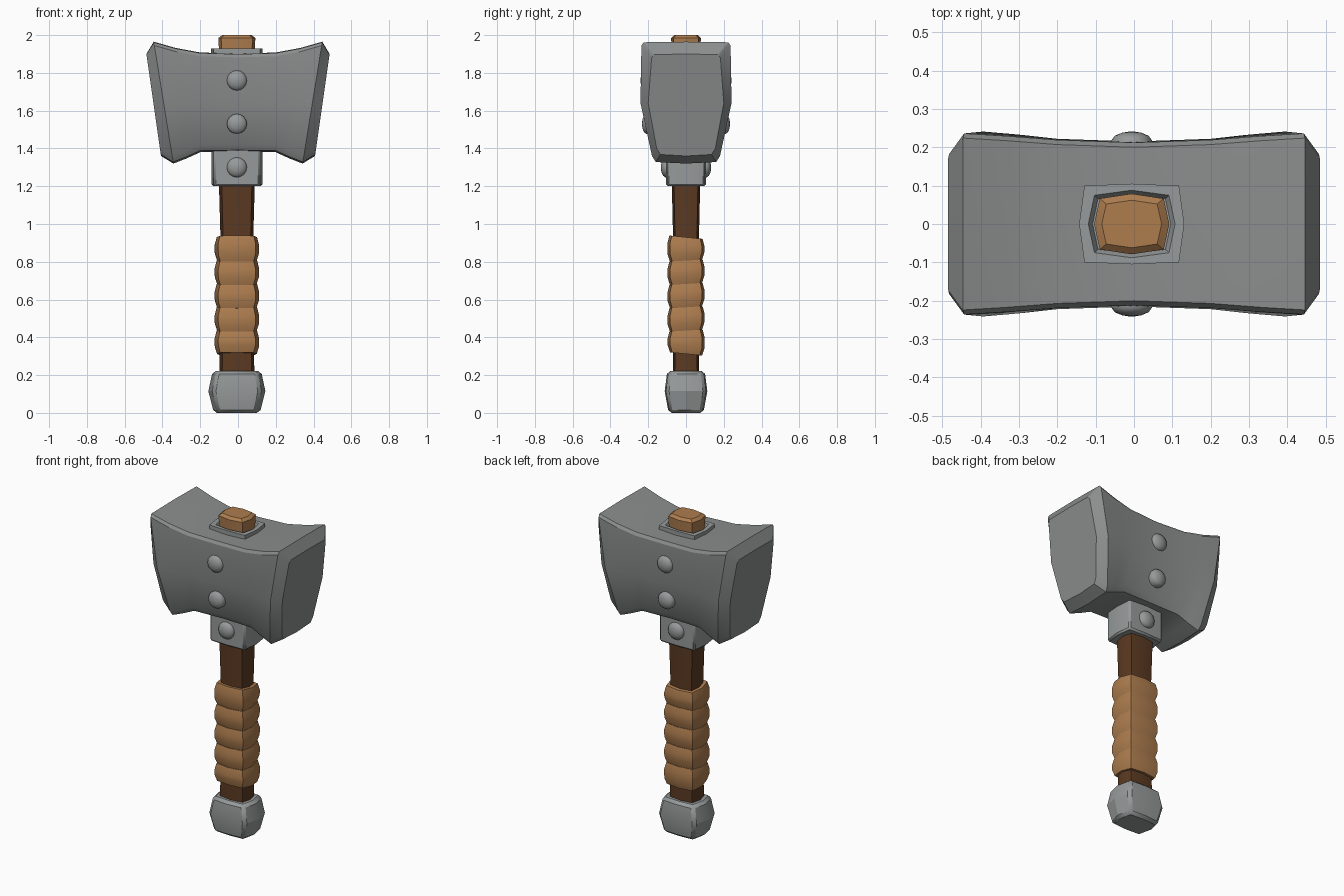
import bpy, bmesh, math

if "Cube" in bpy.data.objects:
    bpy.data.objects.remove(bpy.data.objects["Cube"])

OX = -0.006  # slight sideways offset shared by shaft and fittings


def material(name, rgb):
    m = bpy.data.materials.new(name)
    m.diffuse_color = (*rgb, 1)
    m.use_nodes = True
    m.node_tree.nodes["Principled BSDF"].inputs["Base Color"].default_value = m.diffuse_color
    return m


STEEL = material("head steel", (0.26, 0.27, 0.27))
FITTING = material("fitting steel", (0.31, 0.325, 0.325))
WOOD = material("dark wood", (0.105, 0.042, 0.016))
LEATHER = material("tan leather", (0.42, 0.205, 0.078))


def loft(name, rings, mat, angle=30, bevel=0):
    """Skin a list of equal-length point rings and cap both ends."""
    bm = bmesh.new()
    vs = [[bm.verts.new(p) for p in r] for r in rings]
    n = len(vs[0])
    for a, b in zip(vs, vs[1:]):
        for i in range(n):
            j = (i + 1) % n
            bm.faces.new((a[i], a[j], b[j], b[i]))
    bm.faces.new(vs[0][::-1])
    bm.faces.new(vs[-1])
    bmesh.ops.recalc_face_normals(bm, faces=bm.faces)
    me = bpy.data.meshes.new(name)
    bm.to_mesh(me)
    bm.free()
    ob = bpy.data.objects.new(name, me)
    bpy.context.collection.objects.link(ob)
    me.materials.append(mat)
    bpy.ops.object.select_all(action='DESELECT')
    bpy.context.view_layer.objects.active = ob
    ob.select_set(True)
    if bevel:
        mod = ob.modifiers.new("bevel", 'BEVEL')
        mod.width = bevel
        mod.segments = 1
        mod.limit_method = 'ANGLE'
        mod.angle_limit = math.radians(40)
    bpy.ops.object.shade_smooth_by_angle(angle=math.radians(angle))
    return ob


def plan(rx, ry, z, kx=0.9, ky=0.95, tilt=0):
    """Eight-point horizontal ring; kx, ky place the four corners."""
    pts = [(1, 0), (kx, ky), (0, 1), (-kx, ky), (-1, 0), (-kx, -ky), (0, -1), (kx, -ky)]
    return [(OX + rx * x, ry * y, z + tilt * ry * y) for x, y in pts]


# Hammer head: cross-sections along x, tilted so the ends lean inward at the bottom
def section(s, xt, xb, zt, zb, yt, ym, yb, c=0.012):
    half = [(yt - c, zt - 0.003), (yt, zt - 0.02), (ym, 1.64), (yb, zb + 0.04), (yb - 0.02, zb + 0.008)]
    pts = [(0, zt)] + half + [(0, zb)] + [(-y, z) for y, z in half[::-1]]
    return [(s * (xb + (xt - xb) * (z - zb) / (zt - zb)), y, z) for y, z in pts]


stations = [
    (0.485, 0.408, 1.90, 1.36, 0.182, 0.20, 0.155),
    (0.446, 0.342, 1.965, 1.32, 0.236, 0.241, 0.18),
    (0.33, 0.27, 1.932, 1.348, 0.229, 0.233, 0.174),
    (0.20, 0.20, 1.908, 1.38, 0.219, 0.222, 0.168),
]
rings = [section(-1, *s) for s in stations]
rings.append(section(1, 0, 0, 1.902, 1.383, 0.212, 0.215, 0.165))
rings += [section(1, *s) for s in stations[::-1]]
loft("hammer_head", rings, STEEL, 25)

# Collar below the head
loft("lower_collar", [plan(0.135, 0.105, 1.20), plan(0.135, 0.105, 1.45)], FITTING, bevel=0.01)

# Recessed socket plate on top of the head
loft("top_socket", [plan(0.137, 0.105, 1.87), plan(0.137, 0.105, 1.928),
                    plan(0.113, 0.088, 1.928, 0.86, 0.85),
                    plan(0.102, 0.078, 1.908, 0.86, 0.85)], FITTING)

# Shaft with exposed tip
loft("shaft", [plan(rx, ry, z, 0.84, 0.84) for rx, ry, z in
               ((0.093, 0.07, 0.18), (0.09, 0.068, 0.4), (0.086, 0.068, 0.9), (0.096, 0.076, 1.25))], WOOD)
loft("shaft_tip", [plan(rx, ry, z, 0.85, 0.84) for rx, ry, z in
                   ((0.093, 0.073, 1.88), (0.098, 0.079, 1.985), (0.078, 0.062, 2.0))], LEATHER, 25)

# Leather grip: five bulging bands
bands, z0, z1 = 5, 0.312, 0.93
h = (z1 - z0) / bands
for i in range(bands):
    a, b = z0 + i * h, z0 + (i + 1) * h
    ta = -0.1 if i == 0 else 0.06
    tb = -0.1 if i == bands - 1 else 0.06
    loft("grip_band", [plan(0.105, 0.085, a, 0.84, 0.86, ta),
                       plan(0.117, 0.097, a + h * 0.3, 0.84, 0.86, ta),
                       plan(0.118, 0.099, a + h * 0.65, 0.84, 0.86, tb),
                       plan(0.107, 0.088, b, 0.84, 0.86, tb)], LEATHER, 40)

# Pommel
loft("pommel", [plan(rx, ry, z, 0.84, 0.93) for rx, ry, z in
                ((0.122, 0.092, 0.0), (0.151, 0.113, 0.115), (0.128, 0.099, 0.222))],
     FITTING, 25, bevel=0.016)

# Domed rivets, front and back
for z, y in ((1.76, 0.210), (1.53, 0.202), (1.30, 0.102)):
    for s in (-1, 1):
        dome = [(0.053, -0.02), (0.053, 0.008), (0.044, 0.02), (0.025, 0.028), (0.006, 0.031)]
        loft("rivet", [[(OX + r * math.cos(k * math.pi / 8), s * (y + d), z + r * math.sin(k * math.pi / 8))
                        for k in range(16)] for r, d in dome], FITTING, 50)
